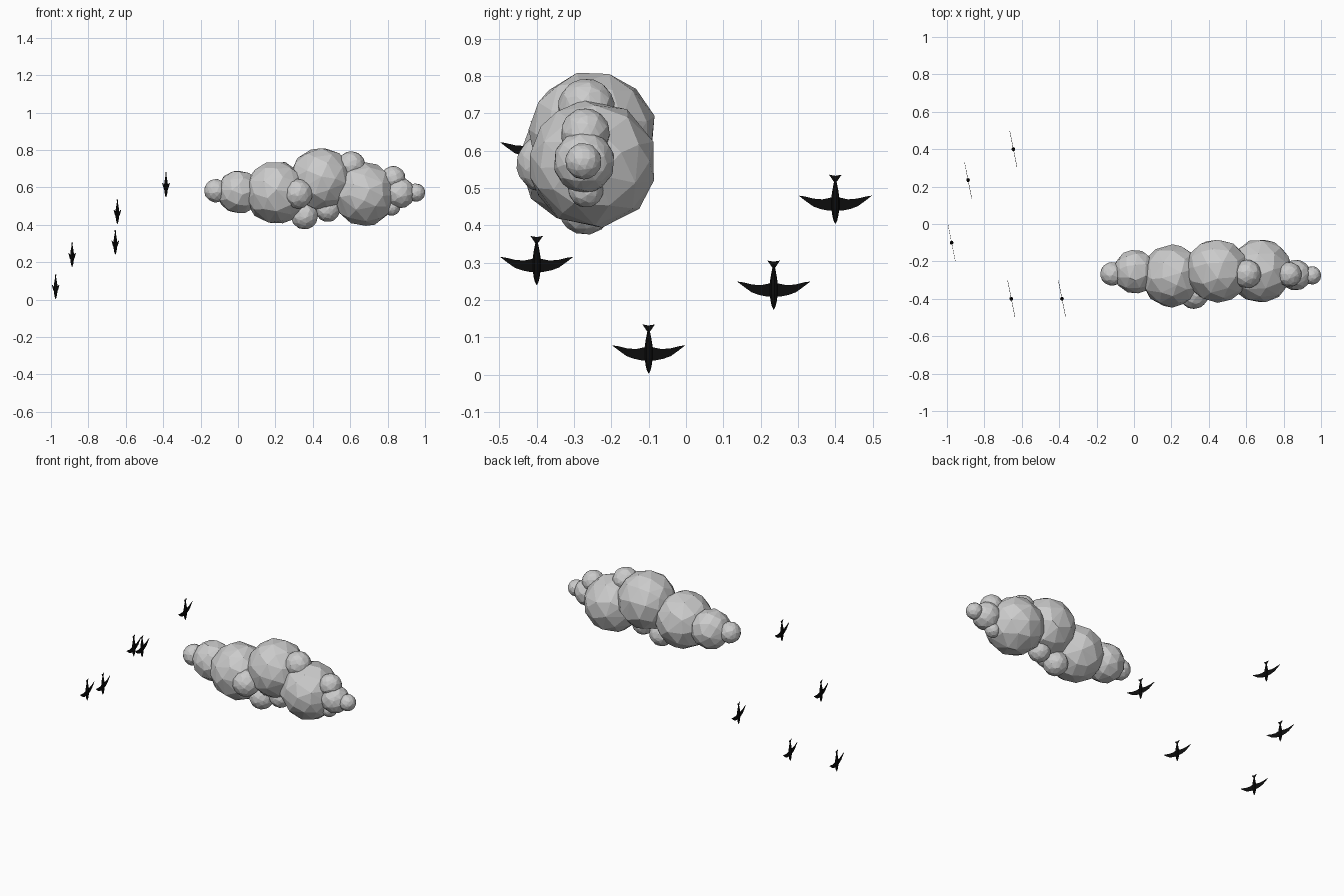
import bpy
import bmesh
import math
from mathutils import Matrix, Vector

cube = bpy.data.objects.get("Cube")
if cube:
    bpy.data.objects.remove(cube, do_unlink=True)


def make_material(name, rgb):
    mat = bpy.data.materials.new(name)
    mat.use_nodes = True
    colour = (*rgb, 1)
    mat.diffuse_color = colour
    mat.node_tree.nodes["Principled BSDF"].inputs["Base Color"].default_value = colour
    return mat


cloud_grey = make_material("cloud grey", (0.6, 0.6, 0.6))
bird_black = make_material("bird black", (0.004, 0.004, 0.004))


def add_object(name, bm, mat):
    bmesh.ops.recalc_face_normals(bm, faces=bm.faces[:])
    mesh = bpy.data.meshes.new(name)
    bm.to_mesh(mesh)
    bm.free()
    mesh.materials.append(mat)
    obj = bpy.data.objects.new(name, mesh)
    bpy.context.collection.objects.link(obj)
    return obj


# Cloud: faceted puffs, each with centre x, y, z and radius
def cloud_puff(name, x, y, z, radius):
    bm = bmesh.new()
    bmesh.ops.create_icosphere(bm, subdivisions=3, radius=radius * 1.01)
    bm.transform(Matrix.Rotation(x * 9, 4, "X") @ Matrix.Rotation(z * 7, 4, "Y"))
    obj = add_object(name, bm, cloud_grey)
    obj.location = (x, y, z)
    facets = obj.modifiers.new("facets", "DECIMATE")
    facets.ratio = 0.32 if radius > 0.1 else 0.55


puffs = {
    "left_tip": (-0.118, -0.267, 0.582, 0.062),
    "left": (0.005, -0.255, 0.575, 0.115),
    "left_large": (0.205, -0.278, 0.572, 0.165),
    "top_large": (0.445, -0.25, 0.642, 0.168),
    "right_large": (0.675, -0.25, 0.565, 0.168),
    "front_small": (0.32, -0.375, 0.565, 0.078),
    "bottom_left": (0.355, -0.27, 0.448, 0.072),
    "bottom_middle": (0.48, -0.265, 0.48, 0.064),
    "top_right": (0.605, -0.267, 0.717, 0.075),
    "right_upper": (0.83, -0.27, 0.648, 0.065),
    "right": (0.865, -0.273, 0.57, 0.081),
    "right_lower": (0.822, -0.268, 0.495, 0.046),
    "right_tip": (0.952, -0.275, 0.572, 0.048),
}
for part, values in puffs.items():
    cloud_puff("cloud_puff_" + part, *values)

# Bird outlines in the span/height plane, with the beak at height zero
BODY = [(0.0, 0.001), (0.008, 0.005), (0.02, 0.008), (0.04, 0.011),
        (0.07, 0.011), (0.09, 0.008), (0.105, 0.005), (0.12, 0.002)]
WING = [(0, 0.035), (0.02, 0.035), (0.04, 0.039), (0.06, 0.046), (0.08, 0.06),
        (0.1, 0.075), (0.085, 0.073), (0.06, 0.067), (0.035, 0.065),
        (0.015, 0.069), (0, 0.073)]
TAIL = [(0, 0.108), (0.005, 0.114), (0.017, 0.131), (0, 0.128)]
THICKNESS = 0.002
TILT = Matrix.Rotation(math.radians(11.3), 4, "Z")


def bird_body(name, place):
    bm = bmesh.new()
    sides = 8
    rings = []
    for height, radius in BODY:
        angles = [2 * math.pi * i / sides for i in range(sides)]
        rings.append([bm.verts.new((0.9 * radius * math.cos(a),
                                    radius * math.sin(a), height)) for a in angles])
    for low, high in zip(rings, rings[1:]):
        for i in range(sides):
            j = (i + 1) % sides
            bm.faces.new((low[i], low[j], high[j], high[i]))
    bm.faces.new(rings[0])
    bm.faces.new(rings[-1])
    bm.transform(place)
    add_object(name, bm, bird_black)


def bird_plate(name, outline, place):
    # Both mirrored halves of a thin plate
    bm = bmesh.new()
    for side in (-1, 1):
        face = bm.faces.new([bm.verts.new((-THICKNESS / 2, side * s, h))
                             for s, h in outline])
        result = bmesh.ops.extrude_face_region(bm, geom=[face], use_keep_orig=True)
        moved = [v for v in result["geom"] if isinstance(v, bmesh.types.BMVert)]
        bmesh.ops.translate(bm, verts=moved, vec=(THICKNESS, 0, 0))
    bm.transform(place)
    add_object(name, bm, bird_black)


# Flock: five diving birds
flock = [(-0.975, -0.1, 0.004), (-0.887, 0.235, 0.175), (-0.656, -0.4, 0.241),
         (-0.645, 0.4, 0.405), (-0.385, -0.4, 0.548)]
for number, spot in enumerate(flock, 1):
    place = Matrix.Translation(Vector(spot)) @ TILT
    bird_body(f"bird_{number}_body", place)
    bird_plate(f"bird_{number}_wings", WING, place)
    bird_plate(f"bird_{number}_tail", TAIL, place)
